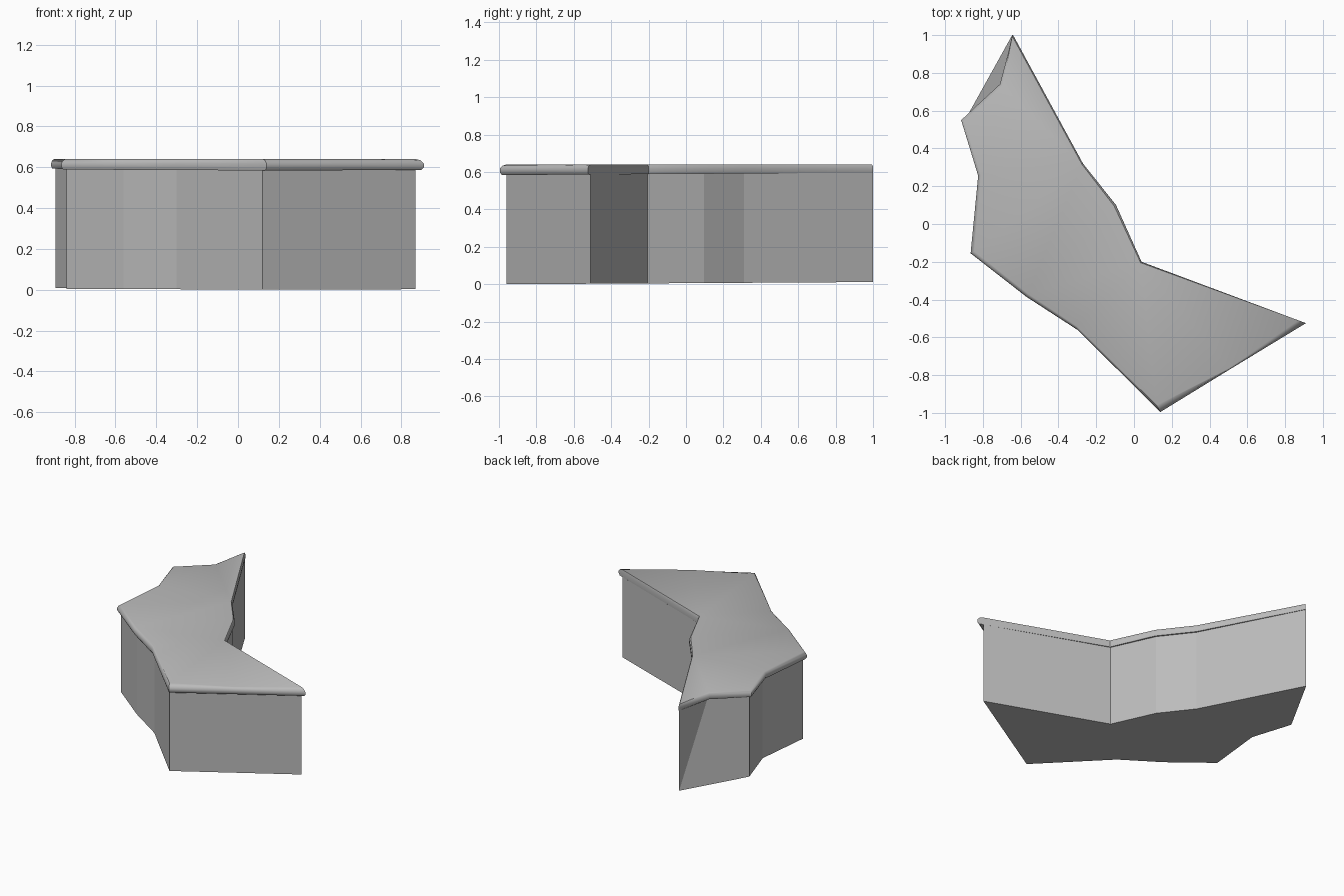
import bpy
import bmesh

if "Cube" in bpy.data.objects:
    bpy.data.objects.remove(bpy.data.objects["Cube"])

stone = bpy.data.materials.new("grey stone")
stone.diffuse_color = (0.5, 0.5, 0.5, 1)
stone.use_nodes = True
stone.node_tree.nodes["Principled BSDF"].inputs["Base Color"].default_value = stone.diffuse_color

# Plan outline, one row per corner: wall, lip overhang, top surface edge
PLAN = [
    ((-0.645, 1.0), (-0.64, 1.0), (-0.645, 0.995)),
    ((-0.28, 0.31), (-0.27, 0.32), (-0.275, 0.315)),
    ((-0.11, 0.095), (-0.095, 0.10), (-0.105, 0.095)),
    ((0.03, -0.205), (0.04, -0.20), (0.035, -0.205)),
    ((0.87, -0.51), (0.91, -0.525), (0.87, -0.51)),
    ((0.50, -0.732), (0.51, -0.768), (0.50, -0.765)),
    ((0.12, -0.96), (0.14, -0.995), (0.12, -0.96)),
    ((-0.30, -0.535), (-0.30, -0.56), (-0.305, -0.54)),
    ((-0.56, -0.365), (-0.57, -0.385), (-0.56, -0.37)),
    ((-0.84, -0.145), (-0.865, -0.155), (-0.845, -0.145)),
    ((-0.80, 0.26), (-0.825, 0.255), (-0.81, 0.26)),
    ((-0.895, 0.55), (-0.915, 0.55), (-0.90, 0.545)),
    ((-0.69, 0.735), (-0.71, 0.74), (-0.695, 0.73)),
]
NOTCH = 12  # corner where the wall's top edge bends in above a straight foot
N = len(PLAN)


def tilt(y):
    """Slight rise of the lower edges towards the back."""
    return 0.006 * (y + 0.96)


def build(name, rings, cap_bottom, cap_top, smooth):
    """Skin a stack of closed rings, optionally capped."""
    bm = bmesh.new()
    vs = [[bm.verts.new(p) for p in ring] for ring in rings]
    for a, b in zip(vs, vs[1:]):
        for i in range(N):
            j = (i + 1) % N
            bm.faces.new((a[i], a[j], b[j], b[i]))
    if cap_bottom:
        bm.faces.new(vs[0])
    if cap_top:
        bm.faces.new(vs[-1])
    bmesh.ops.remove_doubles(bm, verts=bm.verts, dist=0.0005)
    bmesh.ops.triangulate(bm, faces=[f for f in bm.faces if len(f.verts) > 4])
    bmesh.ops.recalc_face_normals(bm, faces=bm.faces)
    # Rings run clockwise, so an open shell is oriented by its caps
    ref = [f for f in bm.faces if abs(f.normal.z) > 0.99]
    want = 1 if cap_top else -1
    if ref and ref[0].normal.z * want < 0:
        bmesh.ops.reverse_faces(bm, faces=bm.faces)
    mesh = bpy.data.meshes.new(name)
    bm.to_mesh(mesh)
    bm.free()
    mesh.materials.append(stone)
    obj = bpy.data.objects.new(name, mesh)
    bpy.context.collection.objects.link(obj)
    if smooth:
        bpy.context.view_layer.objects.active = obj
        obj.select_set(True)
        bpy.ops.object.shade_smooth_by_angle(angle=0.7)
        obj.select_set(False)
    return obj


# Flat-sided wall with closed underside
wall = [row[0] for row in PLAN]
foot = list(wall)
foot[NOTCH] = wall[0]
build("wall",
      [[(x, y, tilt(y)) for x, y in foot],
       [(x, y, 0.59 + tilt(y)) for x, y in wall]],
      True, False, False)


# Rounded lip and top surface
def lip_ring(k_from, k_to, t, z, follow):
    ring = []
    for row in PLAN:
        (ax, ay), (bx, by) = row[k_from], row[k_to]
        x, y = ax + (bx - ax) * t, ay + (by - ay) * t
        ring.append((x, y, z + follow * tilt(y)))
    return ring


build("top_slab",
      [lip_ring(0, 1, 0.0, 0.584, 1),
       lip_ring(0, 1, 0.7, 0.584, 1),
       lip_ring(0, 1, 1.0, 0.598, 0.7),
       lip_ring(0, 1, 1.0, 0.618, 0.3),
       lip_ring(1, 2, 0.4, 0.634, 0),
       lip_ring(1, 2, 1.0, 0.64, 0)],
      False, True, True)
